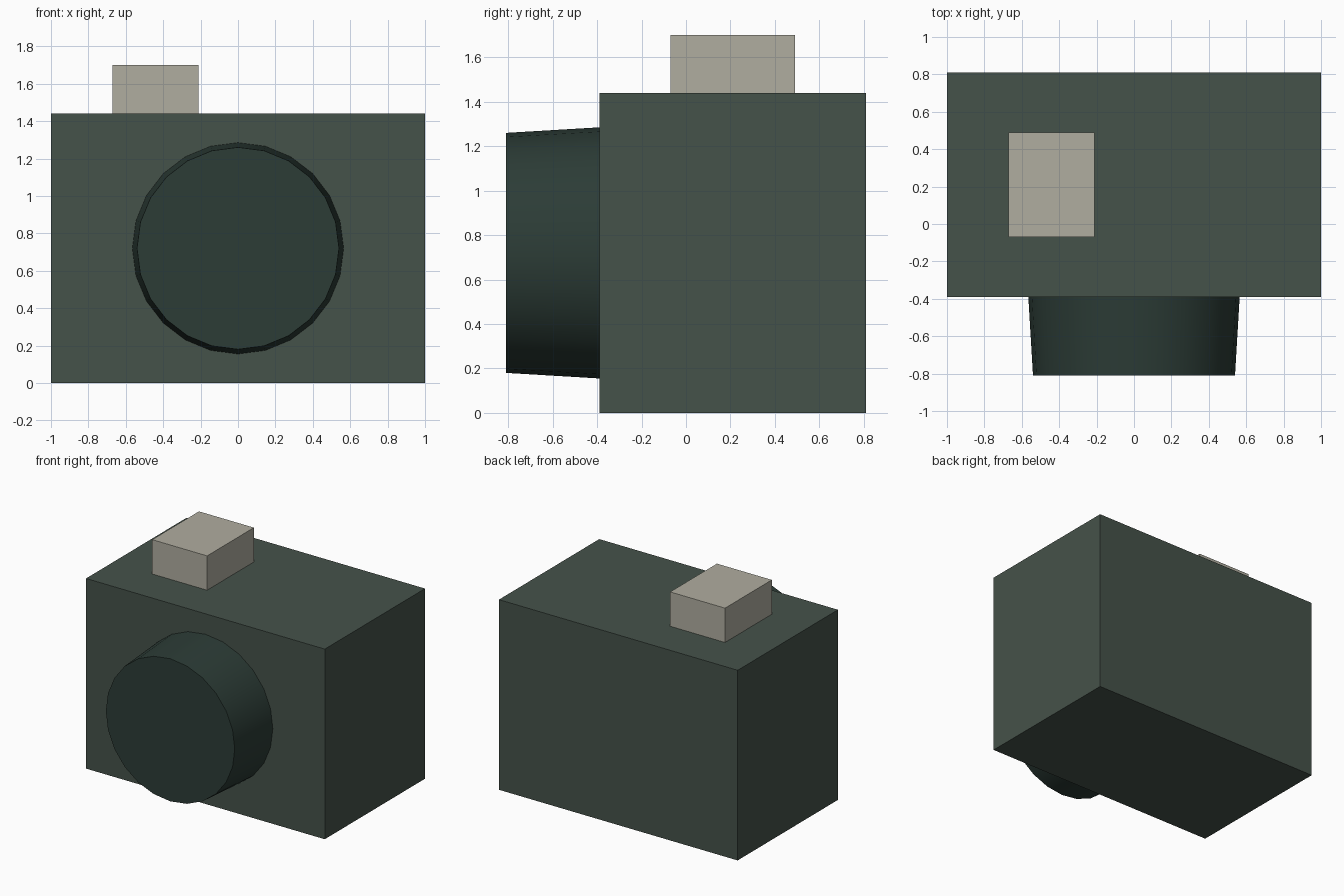
import bpy
from math import radians

if "Cube" in bpy.data.objects:
    bpy.data.objects.remove(bpy.data.objects["Cube"])


def paint(obj, name, color):
    mat = bpy.data.materials.new(name)
    mat.diffuse_color = (*color, 1)
    mat.use_nodes = True
    mat.node_tree.nodes["Principled BSDF"].inputs["Base Color"].default_value = mat.diffuse_color
    obj.data.materials.append(mat)


def box(name, lo, hi):
    bpy.ops.mesh.primitive_cube_add(size=1, location=[(a + b) / 2 for a, b in zip(lo, hi)])
    obj = bpy.context.object
    obj.name = name
    obj.scale = [b - a for a, b in zip(lo, hi)]
    bpy.ops.object.transform_apply(location=False, rotation=False, scale=True)
    return obj


# Camera body
body = box("body", (-1, -0.39, 0), (1, 0.81, 1.44))
paint(body, "body_green", (0.060, 0.084, 0.068))

# Shutter button block on top
button = box("shutter_button", (-0.67, -0.07, 1.44), (-0.21, 0.49, 1.70))
paint(button, "button_beige", (0.434, 0.418, 0.352))

# Slightly tapered 24-sided lens barrel pointing to the front
bpy.ops.mesh.primitive_cone_add(vertices=24, radius1=0.565, radius2=0.54, depth=0.42,
                                location=(0, -0.60, 0.72), rotation=(radians(90), 0, 0))
lens = bpy.context.object
lens.name = "lens_barrel"
bpy.ops.object.shade_smooth_by_angle(angle=radians(30))
paint(lens, "lens_dark_green", (0.025, 0.045, 0.037))
